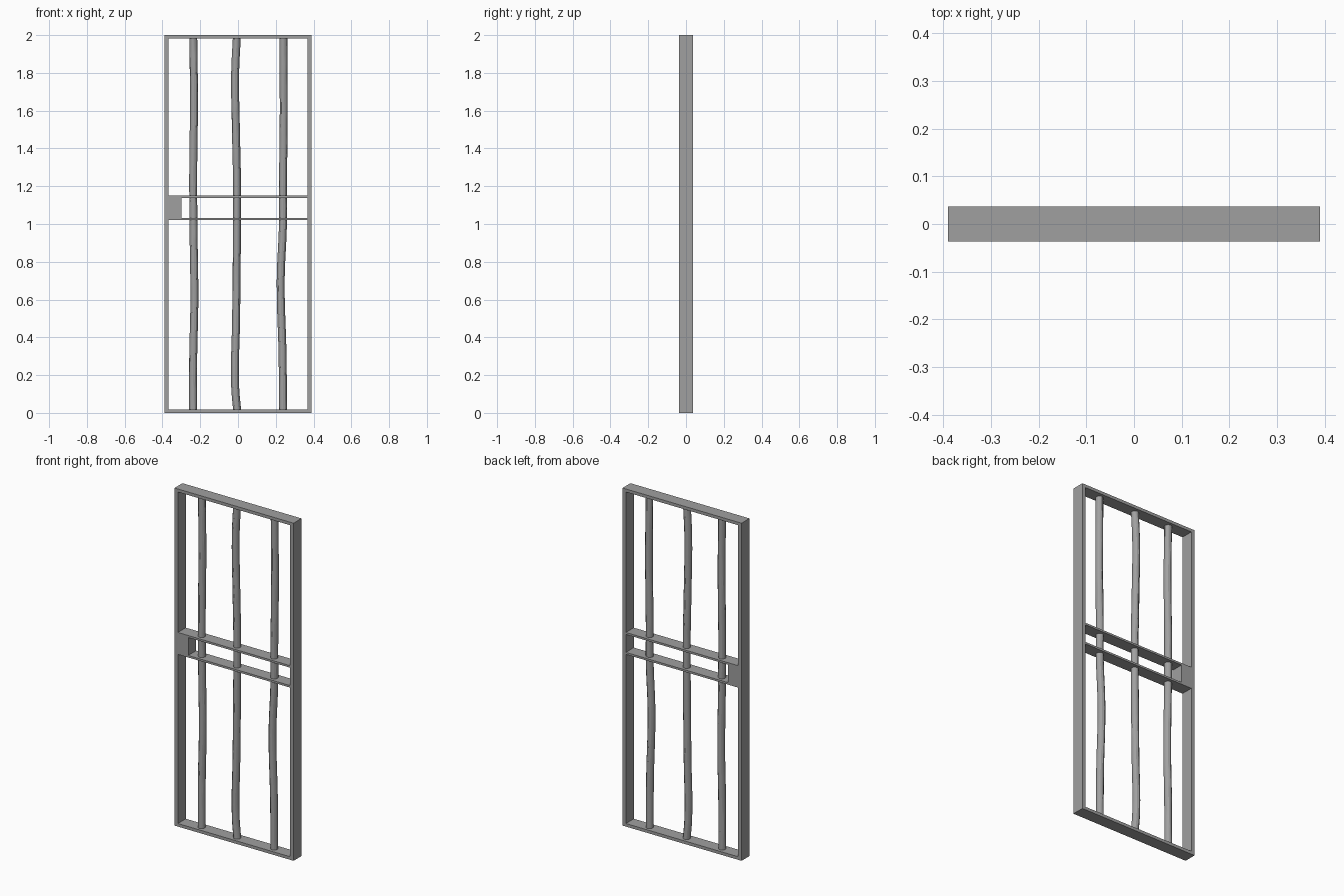
import bpy

# Remove the default cube only
cube = bpy.data.objects.get("Cube")
if cube:
    bpy.data.objects.remove(cube, do_unlink=True)

# Single iron-grey material
iron = bpy.data.materials.new("iron_grey")
iron.use_nodes = True
GREY = (0.35, 0.35, 0.35, 1)
iron.diffuse_color = GREY
iron.node_tree.nodes["Principled BSDF"].inputs["Base Color"].default_value = GREY

W, H, D = 0.39, 2.0, 0.037      # half width, height, half depth
STILE, RAIL = 0.022, 0.018      # thickness of side and end members
INNER = W - STILE


def box(name, x0, x1, z0, z1):
    """Full-depth block between two x and two z limits."""
    bpy.ops.mesh.primitive_cube_add(size=1, location=((x0 + x1) / 2, 0, (z0 + z1) / 2))
    ob = bpy.context.object
    ob.name = name
    ob.scale = (x1 - x0, 2 * D, z1 - z0)
    bpy.ops.object.transform_apply(location=False, rotation=False, scale=True)
    ob.data.materials.append(iron)
    return ob


def bar(name, path, radius=0.021):
    """Slightly bent round bar through (x, z) points."""
    curve = bpy.data.curves.new(name, "CURVE")
    curve.dimensions = "3D"
    curve.bevel_depth = radius
    curve.bevel_resolution = 4
    curve.resolution_u = 5
    curve.use_fill_caps = True
    spline = curve.splines.new("BEZIER")
    spline.bezier_points.add(len(path) - 1)
    for point, (x, z) in zip(spline.bezier_points, path):
        point.co = (x, 0, z)
        point.handle_left_type = point.handle_right_type = "AUTO"
    ob = bpy.data.objects.new(name, curve)
    bpy.context.collection.objects.link(ob)
    bpy.ops.object.select_all(action="DESELECT")
    ob.select_set(True)
    bpy.context.view_layer.objects.active = ob
    bpy.ops.object.convert(target="MESH")
    ob = bpy.context.object
    ob.name = name
    ob.data.materials.clear()
    ob.data.materials.append(iron)
    bpy.ops.object.shade_smooth_by_angle()


# Outer frame
box("right_stile", -W, -INNER, 0, H)
box("left_stile", INNER, W, 0, H)
box("bottom_rail", -INNER, INNER, 0, RAIL)
box("top_rail", -INNER, INNER, H - RAIL, H)

# Lock case with the two cross rails running from it
LOCK_X, LOW, HIGH, THIN = -0.3, 1.02, 1.15, 0.012
box("lock_case", -INNER, LOCK_X, LOW, HIGH)
box("lower_cross_rail", LOCK_X, INNER, LOW, LOW + THIN)
box("upper_cross_rail", LOCK_X, INNER, HIGH - THIN, HIGH)

# Worn vertical bars, ending inside the end rails
END, TOP = 0.008, H - 0.008
bar("right_bar", [(-0.238, END), (-0.237, 0.3), (-0.231, 0.6), (-0.236, 1.0),
                  (-0.237, 1.3), (-0.233, 1.65), (-0.237, TOP)])
bar("middle_bar", [(-0.004, END), (-0.015, 0.14), (-0.01, 0.5), (-0.006, 0.9),
                   (-0.005, 1.2), (-0.011, 1.5), (-0.015, 1.8), (-0.006, TOP)])
bar("left_bar", [(0.238, END), (0.236, 0.3), (0.226, 0.7), (0.238, 1.0),
                 (0.238, 1.2), (0.242, 1.55), (0.24, TOP)])
